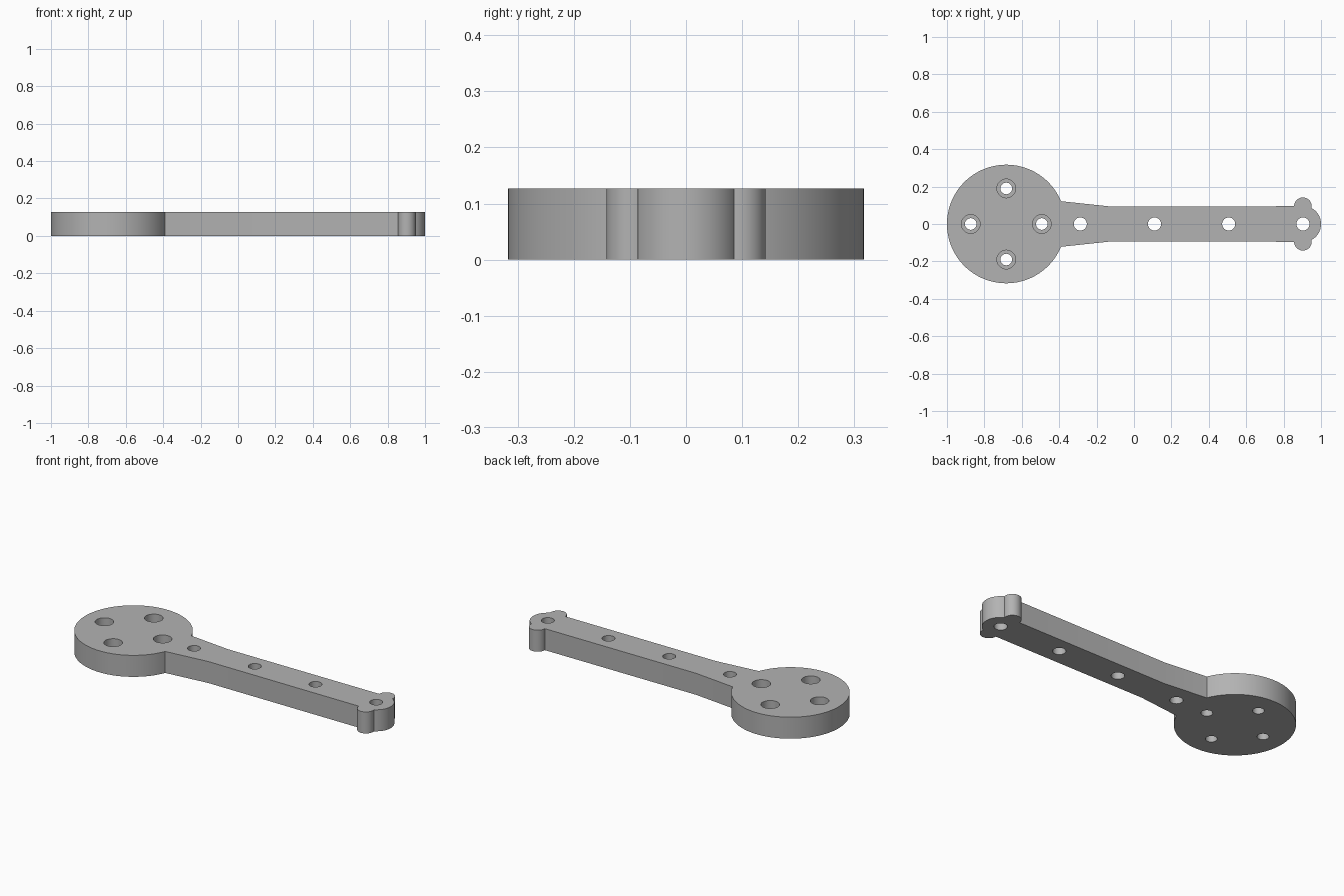
import bpy, bmesh
from math import sin, cos, pi, atan2

if "Cube" in bpy.data.objects:
    bpy.data.objects.remove(bpy.data.objects["Cube"])

THICK = 0.127
DISC_X, DISC_R = -0.683, 0.317
TIP_X, TIP_R = 0.903, 0.097
EAR_Y, EAR_R = 0.095, 0.047

grey = bpy.data.materials.new("plain grey")
grey.diffuse_color = (0.45, 0.45, 0.45, 1)
grey.use_nodes = True
grey.node_tree.nodes["Principled BSDF"].inputs["Base Color"].default_value = grey.diffuse_color


def arc(cx, cy, r, a, b, n):
    return [(cx + r * cos(a + (b - a) * i / n), cy + r * sin(a + (b - a) * i / n))
            for i in range(n + 1)]


# Half outline from the tip to the far side of the disc, then mirrored
half = arc(TIP_X, 0, TIP_R, 0, atan2(0.085, 0.045), 16)            # rounded tip
half += arc(TIP_X, EAR_Y, EAR_R, atan2(-0.008, 0.046), pi, 24)     # ear
half += [(-0.13, 0.094)]                                           # arm edge
half += arc(DISC_X, 0, DISC_R, atan2(0.122, 0.293), pi, 56)        # disc
outline = half + [(x, -y) for x, y in half[-2:0:-1]]

bm = bmesh.new()
face = bm.faces.new([bm.verts.new((x, y, 0)) for x, y in outline])
top = bmesh.ops.extrude_face_region(bm, geom=[face])["geom"]
bmesh.ops.translate(bm, vec=(0, 0, THICK),
                    verts=[v for v in top if isinstance(v, bmesh.types.BMVert)])
bmesh.ops.recalc_face_normals(bm, faces=bm.faces[:])
mesh = bpy.data.meshes.new("arm_plate")
bm.to_mesh(mesh)
bm.free()
plate = bpy.data.objects.new("arm_plate", mesh)
bpy.context.collection.objects.link(plate)
mesh.materials.append(grey)


def cut(name, x, y, r, bottom):
    """Drill a round hole from above down to the given height."""
    height = 0.3 - bottom
    bpy.ops.mesh.primitive_cylinder_add(vertices=40, radius=r, depth=height,
                                        location=(x, y, bottom + height / 2))
    cutter = bpy.context.object
    cutter.name = name
    cutter.data.materials.append(grey)
    bpy.context.view_layer.objects.active = plate
    mod = plate.modifiers.new(name, "BOOLEAN")
    mod.operation, mod.solver, mod.object = "DIFFERENCE", "EXACT", cutter
    bpy.ops.object.modifier_apply(modifier=name)
    bpy.data.objects.remove(cutter)


# Through holes along the arm
for i in range(4):
    cut("arm_hole", -0.287 + 0.3967 * i, 0, 0.035, -0.1)

# Counterbored screw holes in the disc
for dx, dy in ((0.19, 0), (0, 0.19), (-0.19, 0), (0, -0.19)):
    cut("screw_hole", DISC_X + dx, dy, 0.031, -0.1)
    cut("counterbore", DISC_X + dx, dy, 0.05, 0.06)

# Smooth round walls, crisp rims
bpy.ops.object.select_all(action="DESELECT")
plate.select_set(True)
bpy.context.view_layer.objects.active = plate
bpy.ops.object.shade_smooth_by_angle(angle=pi / 10)
